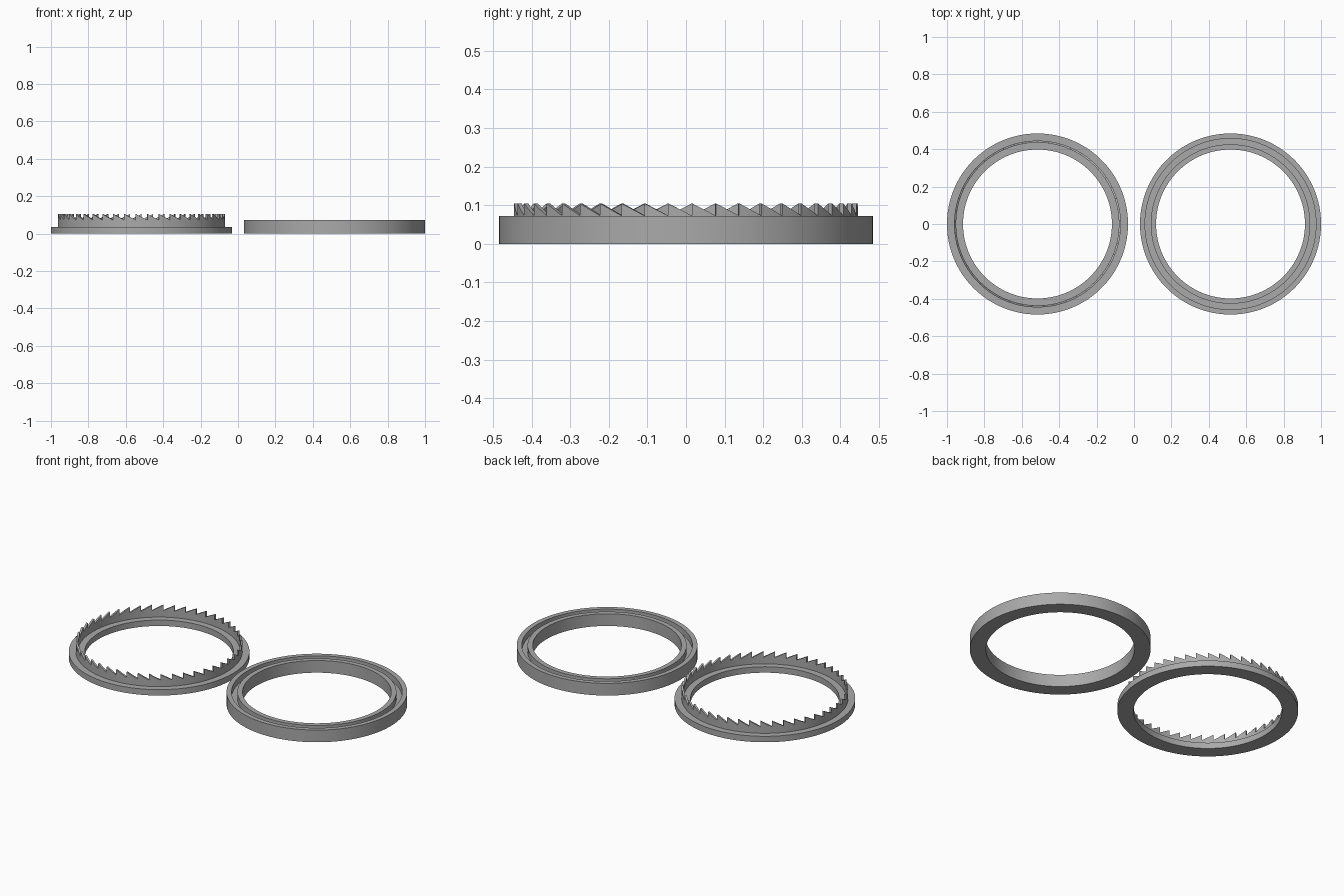
import bpy, bmesh
from math import cos, sin, radians, tau

old = bpy.data.objects.get("Cube")
if old:
    bpy.data.objects.remove(old, do_unlink=True)

CENTRE = 0.516      # sideways offset of each ring
SEGMENTS = 180
TEETH = 45

grey = bpy.data.materials.new("plain_grey")
grey.use_nodes = True
colour = (0.4, 0.4, 0.4, 1)
grey.diffuse_color = colour
grey.node_tree.nodes["Principled BSDF"].inputs["Base Color"].default_value = colour


def loft(name, sections, x):
    """Skin a closed loop of cross-sections, each a list of (angle, radius, z)."""
    bm = bmesh.new()
    loops = [[bm.verts.new((r * cos(a), r * sin(a), z)) for a, r, z in s] for s in sections]
    for s, t in zip(loops, loops[1:] + loops[:1]):
        for i in range(len(s)):
            j = (i + 1) % len(s)
            bm.faces.new((s[i], t[i], t[j], s[j]))
    bmesh.ops.recalc_face_normals(bm, faces=bm.faces)
    mesh = bpy.data.meshes.new(name)
    bm.to_mesh(mesh)
    bm.free()
    mesh.materials.append(grey)
    obj = bpy.data.objects.new(name, mesh)
    obj.location.x = x
    bpy.context.collection.objects.link(obj)
    bpy.ops.object.select_all(action="DESELECT")
    obj.select_set(True)
    bpy.context.view_layer.objects.active = obj
    bpy.ops.object.shade_smooth_by_angle(angle=radians(20))
    return obj


def lathe(name, profile, x):
    angles = [tau * i / SEGMENTS for i in range(SEGMENTS)]
    loft(name, [[(a, r, z) for r, z in profile] for a in angles], x)


# Grooved ring
lathe("grooved_ring", [(0.398, 0), (0.484, 0), (0.484, 0.072), (0.457, 0.072),
                       (0.457, 0.035), (0.426, 0.035), (0.426, 0.072), (0.398, 0.072)], CENTRE)

# Flat flange under the toothed wall
lathe("toothed_ring_flange", [(0.398, 0), (0.484, 0), (0.484, 0.035), (0.398, 0.035)], -CENTRE)

# Thin wall with a sawtooth top edge: a steep side and a long ramp per tooth
STEPS = 4
LOW, HIGH = 0.073, 0.105
sections = []
for tooth in range(TEETH):
    start = radians(90) + tau * tooth / TEETH
    for step in range(STEPS + 1):
        f = step / STEPS
        a = start + tau / TEETH * f
        top = HIGH + (LOW - HIGH) * f
        sections.append([(a, 0.435, 0.03), (a, 0.446, 0.03), (a, 0.446, top), (a, 0.435, top)])
loft("toothed_wall", sections, -CENTRE)
